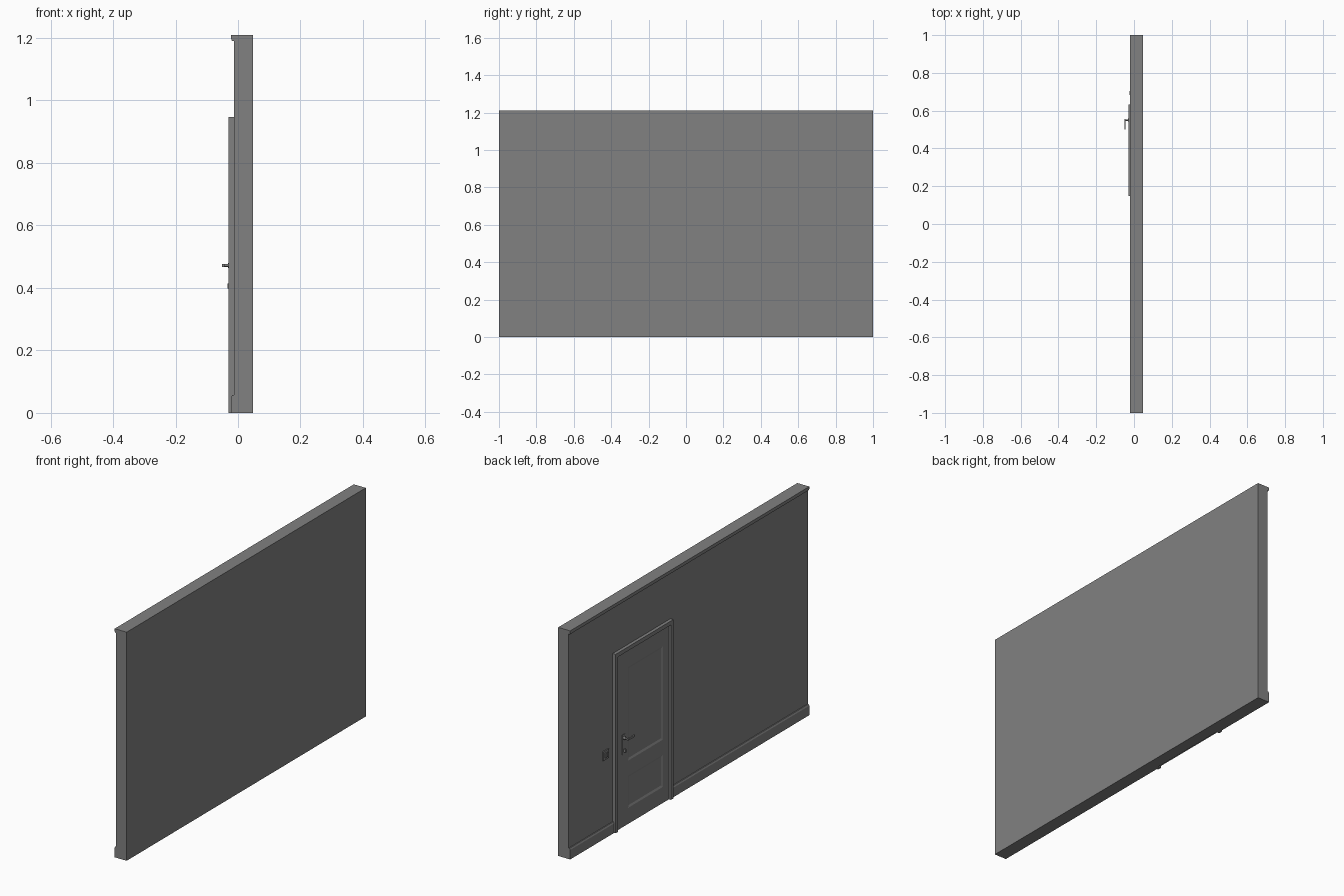
import bpy, bmesh
from mathutils import Vector

cube = bpy.data.objects.get("Cube")
if cube:
    bpy.data.objects.remove(cube, do_unlink=True)

grey = bpy.data.materials.new("plain_grey")
grey.use_nodes = True
COLOUR = (0.22, 0.22, 0.22, 1)
grey.diffuse_color = COLOUR
grey.node_tree.nodes["Principled BSDF"].inputs["Base Color"].default_value = COLOUR


def finish(name, bm):
    bmesh.ops.recalc_face_normals(bm, faces=bm.faces)
    mesh = bpy.data.meshes.new(name)
    bm.to_mesh(mesh)
    bm.free()
    mesh.materials.append(grey)
    obj = bpy.data.objects.new(name, mesh)
    bpy.context.collection.objects.link(obj)
    return obj


def box(name, x, y, z):
    bm = bmesh.new()
    bmesh.ops.create_cube(bm, size=1)
    for v in bm.verts:
        v.co = Vector([(r[0] + r[1]) / 2 + c * (r[1] - r[0]) for r, c in zip((x, y, z), v.co)])
    return finish(name, bm)


def moulding(name, profile, y0, y1):
    """Extrude an x/z profile along y."""
    bm = bmesh.new()
    face = bm.faces.new([bm.verts.new((x, y0, z)) for x, z in profile])
    ext = bmesh.ops.extrude_face_region(bm, geom=[face])
    verts = [g for g in ext["geom"] if isinstance(g, bmesh.types.BMVert)]
    bmesh.ops.translate(bm, verts=verts, vec=(0, y1 - y0, 0))
    return finish(name, bm)


def cylinder(name, centre, radius, length, axis):
    bm = bmesh.new()
    bmesh.ops.create_cone(bm, cap_ends=True, segments=16, radius1=radius, radius2=radius, depth=length)
    turn = Vector((0, 0, 1)).rotation_difference(Vector(axis))
    for v in bm.verts:
        v.co = turn @ v.co + Vector(centre)
    obj = finish(name, bm)
    obj.data.shade_smooth()
    obj.data.set_sharp_from_angle(angle=0.6)
    return obj


# Wall, crown and skirting
WALL, TRIM, LEAF = -0.013, -0.030, -0.018
TOP = 1.21
DOOR_R, DOOR_L, DOOR_TOP = 0.148, 0.632, 0.947
JAMB = 0.021
box("wall", (WALL, 0.048), (-1, 1), (0, TOP))
moulding("crown_moulding", [(WALL, TOP), (-0.022, TOP), (-0.022, 1.197), (-0.019, 1.19), (WALL, 1.19)], -1, 1)
skirting = [(WALL, 0), (-0.022, 0), (-0.022, 0.05), (-0.018, 0.058), (WALL, 0.058)]
moulding("skirting_right", skirting, -1, DOOR_R)
moulding("skirting_left", skirting, DOOR_L, 1)

# Door frame
box("door_jamb_right", (TRIM, WALL), (DOOR_R, DOOR_R + JAMB), (0, DOOR_TOP))
box("door_jamb_left", (TRIM, WALL), (DOOR_L - JAMB, DOOR_L), (0, DOOR_TOP))
box("door_head", (TRIM, WALL), (DOOR_R + JAMB, DOOR_L - JAMB), (DOOR_TOP - JAMB, DOOR_TOP))

# Door leaf: a grid of faces whose two panel cells are inset and sunk
bm = bmesh.new()
ys = [DOOR_R + JAMB, 0.22, 0.51, DOOR_L - JAMB]
zs = [0, 0.085, 0.255, 0.335, 0.83, DOOR_TOP - JAMB]
grid = [[bm.verts.new((LEAF, y, z)) for y in ys] for z in zs]
panels = []
for i in range(len(zs) - 1):
    for j in range(len(ys) - 1):
        f = bm.faces.new((grid[i][j], grid[i + 1][j], grid[i + 1][j + 1], grid[i][j + 1]))
        if j == 1 and i in (1, 3):
            panels.append(f)
bm.normal_update()
bmesh.ops.inset_individual(bm, faces=panels, thickness=0.014, depth=0)
for f in panels:
    for v in f.verts:
        v.co.x = WALL - 0.0005
finish("door_leaf", bm)

# Lever handle with plate and lock
box("handle_plate", (-0.021, LEAF), (0.538, 0.562), (0.385, 0.49))
cylinder("handle_rose", (-0.025, 0.55, 0.472), 0.008, 0.014, (1, 0, 0))
cylinder("handle_stem", (-0.034, 0.55, 0.472), 0.0045, 0.032, (1, 0, 0))
box("handle_lever", (-0.051, -0.044), (0.50, 0.555), (0.467, 0.477))
box("lock_knob", (-0.034, LEAF), (0.546, 0.554), (0.398, 0.414))

# Light switch
box("switch_plate", (-0.019, WALL), (0.67, 0.718), (0.412, 0.46))
box("switch_rocker", (-0.023, -0.019), (0.684, 0.704), (0.424, 0.448))
